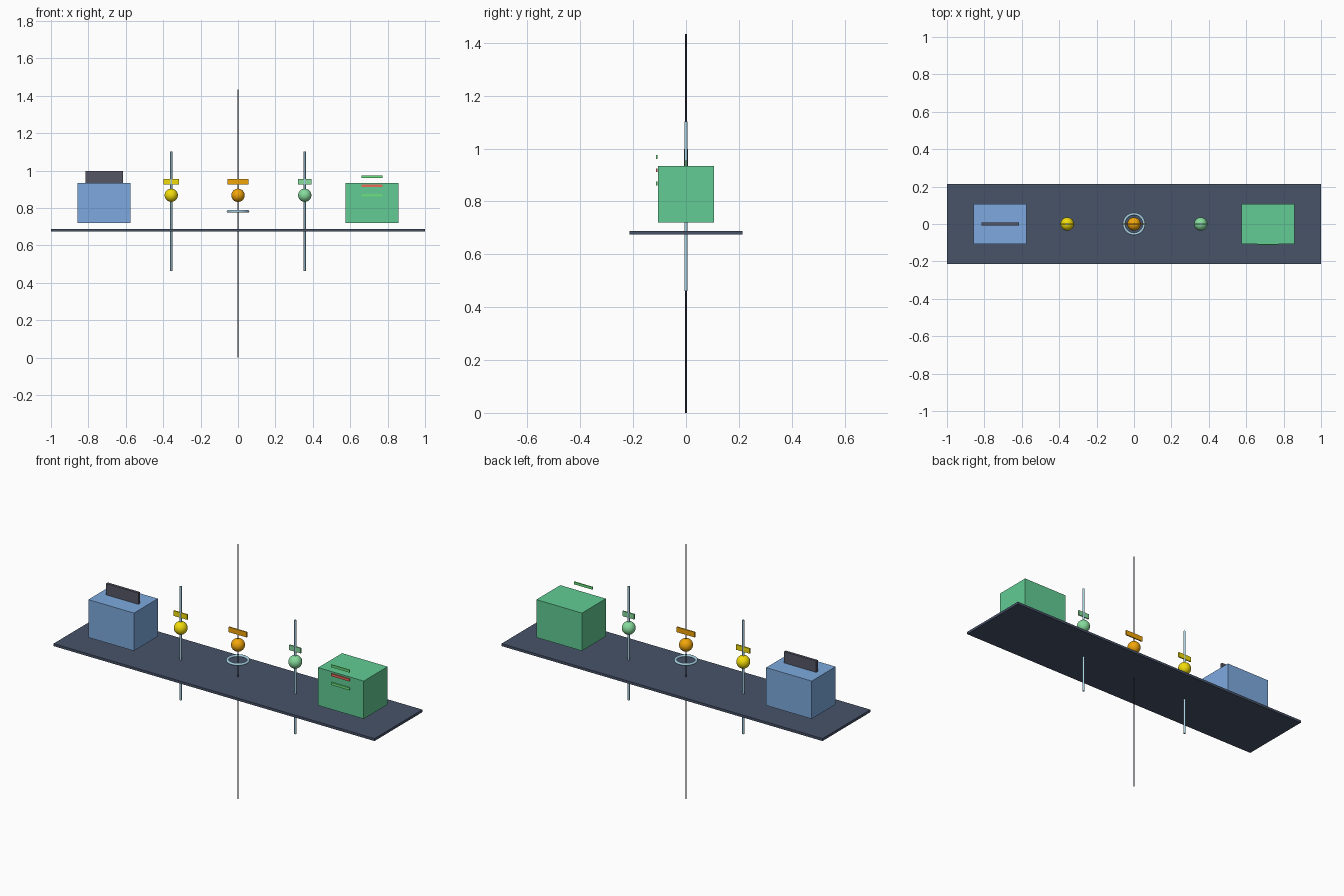
import bpy
from math import radians

if "Cube" in bpy.data.objects:
    bpy.data.objects.remove(bpy.data.objects["Cube"])


def lin(c):
    return c / 12.92 if c <= 0.04045 else ((c + 0.055) / 1.055) ** 2.4


def material(name, hex_code):
    m = bpy.data.materials.new(name)
    rgb = [int(hex_code[i:i + 2], 16) / 255 for i in (0, 2, 4)]
    m.diffuse_color = (*[lin(c) for c in rgb], 1)
    m.use_nodes = True
    m.node_tree.nodes["Principled BSDF"].inputs["Base Color"].default_value = m.diffuse_color
    return m


NAVY = material("navy", "475369")
BLUE = material("blue", "7DAADF")
GREEN = material("green", "62CC94")
SLATE = material("slate", "565666")
DARK = material("dark", "3A3A50")
ICE = material("ice", "A9D4E6")
YELLOW = material("yellow", "F2DC0A")
AMBER = material("amber", "F2A60A")
MINT = material("mint", "86DB9C")
RED = material("red", "E86A5A")
LIME = material("lime", "6BE37F")


def finish(name, mat, smooth=False):
    ob = bpy.context.object
    ob.name = name
    ob.data.materials.append(mat)
    if smooth:
        bpy.ops.object.shade_smooth_by_angle(angle=radians(40))
    return ob


def box(name, centre, size, mat):
    bpy.ops.mesh.primitive_cube_add(size=1, location=centre)
    bpy.context.object.scale = size
    bpy.ops.object.transform_apply(location=False, rotation=False, scale=True)
    return finish(name, mat)


def rod(name, x, z0, z1, r, mat):
    bpy.ops.mesh.primitive_cylinder_add(vertices=16, radius=r, depth=z1 - z0,
                                        location=(x, 0, (z0 + z1) / 2))
    return finish(name, mat, True)


def ball(name, x, z, r, mat):
    bpy.ops.mesh.primitive_uv_sphere_add(segments=32, ring_count=16, radius=r,
                                         location=(x, 0, z))
    return finish(name, mat, True)


# Deck and the two floating cabinets
box("deck", (0, 0, 0.6815), (2, 0.427, 0.014), NAVY)
box("left_cabinet", (-0.716, 0, 0.827), (0.284, 0.213, 0.213), BLUE)
box("right_cabinet", (0.716, 0, 0.827), (0.284, 0.213, 0.213), GREEN)

# Upright plate on the left cabinet
box("left_plate", (-0.716, 0, 0.962), (0.2, 0.015, 0.071), SLATE)

# Indicator strips on the front of the right cabinet
for i, (z, mat) in enumerate([(0.868, LIME), (0.918, RED), (0.968, LIME)]):
    box(f"indicator_strip_{i + 1}", (0.716, -0.11, z), (0.114, 0.006, 0.014), mat)

# Central mast with its ring
rod("mast", 0, 0, 1.433, 0.0035, DARK)
bpy.ops.mesh.primitive_torus_add(major_radius=0.0535, minor_radius=0.007,
                                 major_segments=48, minor_segments=12,
                                 location=(0, 0, 0.782))
finish("mast_ring", ICE, True)

# Side rods
for side, x in (("left", -0.357), ("right", 0.357)):
    rod(f"{side}_rod", x, 0.462, 1.102, 0.0058, ICE)

# Beads, each with a label plate above
for side, x, w, mat in (("left", -0.357, 0.085, YELLOW),
                        ("centre", 0, 0.112, AMBER),
                        ("right", 0.357, 0.071, MINT)):
    ball(f"{side}_bead", x, 0.868, 0.0355, mat)
    box(f"{side}_plate_tag", (x, 0, 0.94), (w, 0.007, 0.029), mat)
